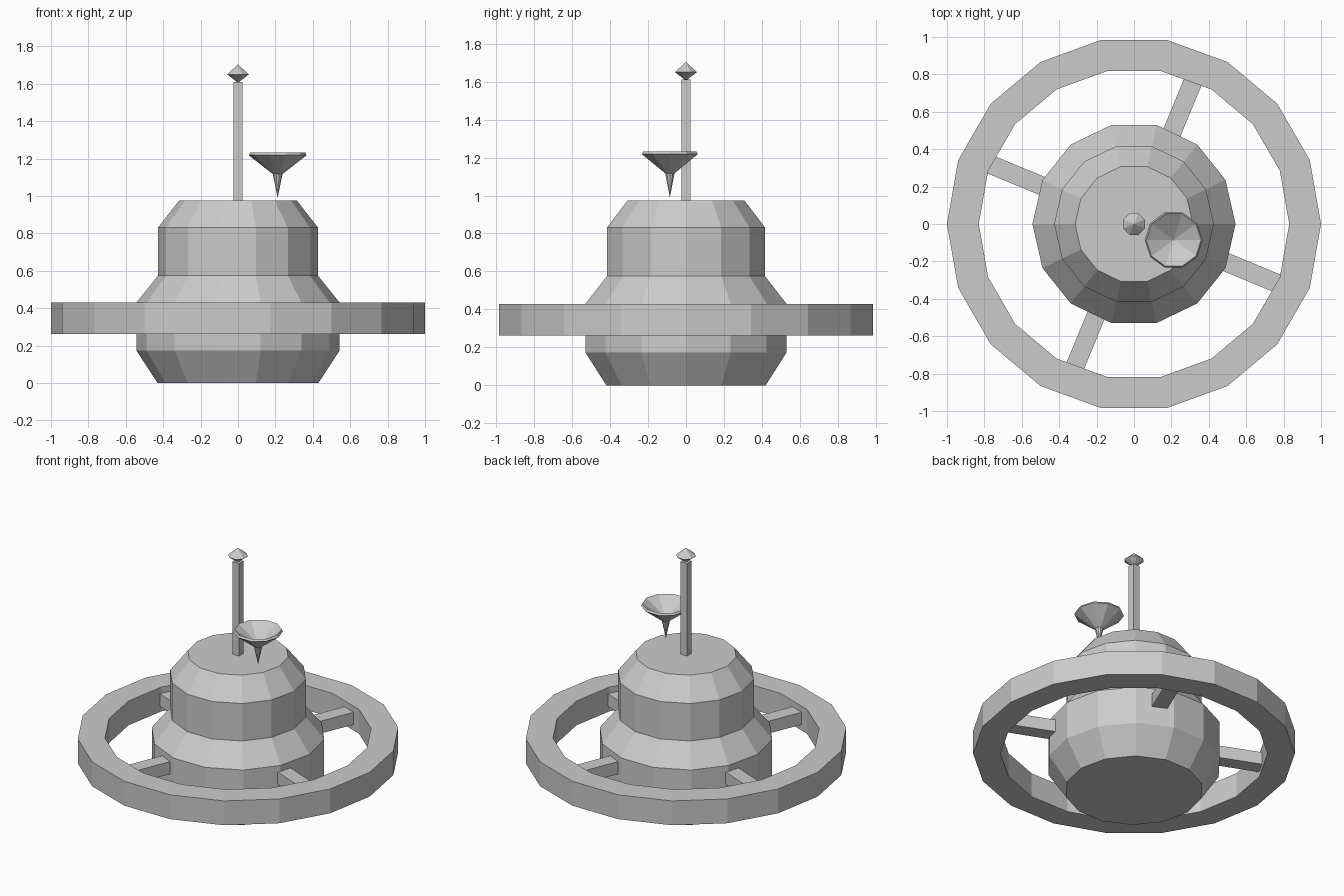
import bpy, bmesh
from math import cos, sin, pi, radians
from mathutils import Matrix

cube = bpy.data.objects.get("Cube")
if cube:
    bpy.data.objects.remove(cube, do_unlink=True)

grey = bpy.data.materials.new("plain_grey")
grey.use_nodes = True
colour = (0.6, 0.6, 0.6, 1)
grey.diffuse_color = colour
grey.node_tree.nodes["Principled BSDF"].inputs["Base Color"].default_value = colour


def finish(name, bm, location=(0, 0, 0)):
    bmesh.ops.recalc_face_normals(bm, faces=bm.faces)
    mesh = bpy.data.meshes.new(name)
    bm.to_mesh(mesh)
    bm.free()
    mesh.materials.append(grey)
    obj = bpy.data.objects.new(name, mesh)
    obj.location = location
    bpy.context.collection.objects.link(obj)
    return obj


def lathe(name, profile, sides, location=(0, 0, 0), turn=0.0, closed=False):
    """Spin (radius, height) points; zero radius is a tip, open ends are capped."""
    bm = bmesh.new()
    rings = []
    for r, z in profile:
        if r == 0:
            rings.append([bm.verts.new((0, 0, z))] * sides)
        else:
            angles = [turn + 2 * pi * i / sides for i in range(sides)]
            rings.append([bm.verts.new((r * cos(a), r * sin(a), z)) for a in angles])
    pairs = list(zip(rings, rings[1:]))
    if closed:
        pairs.append((rings[-1], rings[0]))
    for low, high in pairs:
        for i in range(sides):
            j = (i + 1) % sides
            bm.faces.new(dict.fromkeys((low[i], low[j], high[j], high[i])))
    if not closed:
        for ring, point in ((rings[0], profile[0]), (rings[-1], profile[-1])):
            if point[0] > 0:
                bm.faces.new(ring)
    return finish(name, bm, location)


def box(name, low, high, angle=0.0):
    bm = bmesh.new()
    size = [b - a for a, b in zip(low, high)]
    centre = [(a + b) / 2 for a, b in zip(low, high)]
    matrix = (Matrix.Rotation(angle, 4, "Z") @ Matrix.Translation(centre)
              @ Matrix.Diagonal((*size, 1)))
    bmesh.ops.create_cube(bm, size=1, matrix=matrix)
    return finish(name, bm)


# Stepped hull
lathe("hull", [(0.43, 0), (0.543, 0.173), (0.543, 0.43), (0.427, 0.575),
               (0.427, 0.832), (0.315, 0.975)], 14)

# Outer ring with a rectangular section
lathe("outer_ring", [(1, 0.263), (1, 0.43), (0.83, 0.43), (0.83, 0.263)], 18, closed=True)

# Four spokes joining hull and ring
for k in range(4):
    box(f"spoke_{k + 1}", (0.45, -0.05, 0.303), (0.86, 0.05, 0.388),
        radians(67.5 + 90 * k))

# Mast and its pointed finial
box("mast", (-0.024, -0.024, 0.96), (0.024, 0.024, 1.61))
lathe("mast_finial", [(0, 1.605), (0.063, 1.65), (0, 1.703)], 8, turn=pi / 8)

# Hollow dish on a needle stem
lathe("dish", [(0, 0.99), (0.026, 1.117), (0.155, 1.218), (0.147, 1.232),
               (0.138, 1.225), (0, 1.13)], 10, location=(0.212, -0.085, 0))
